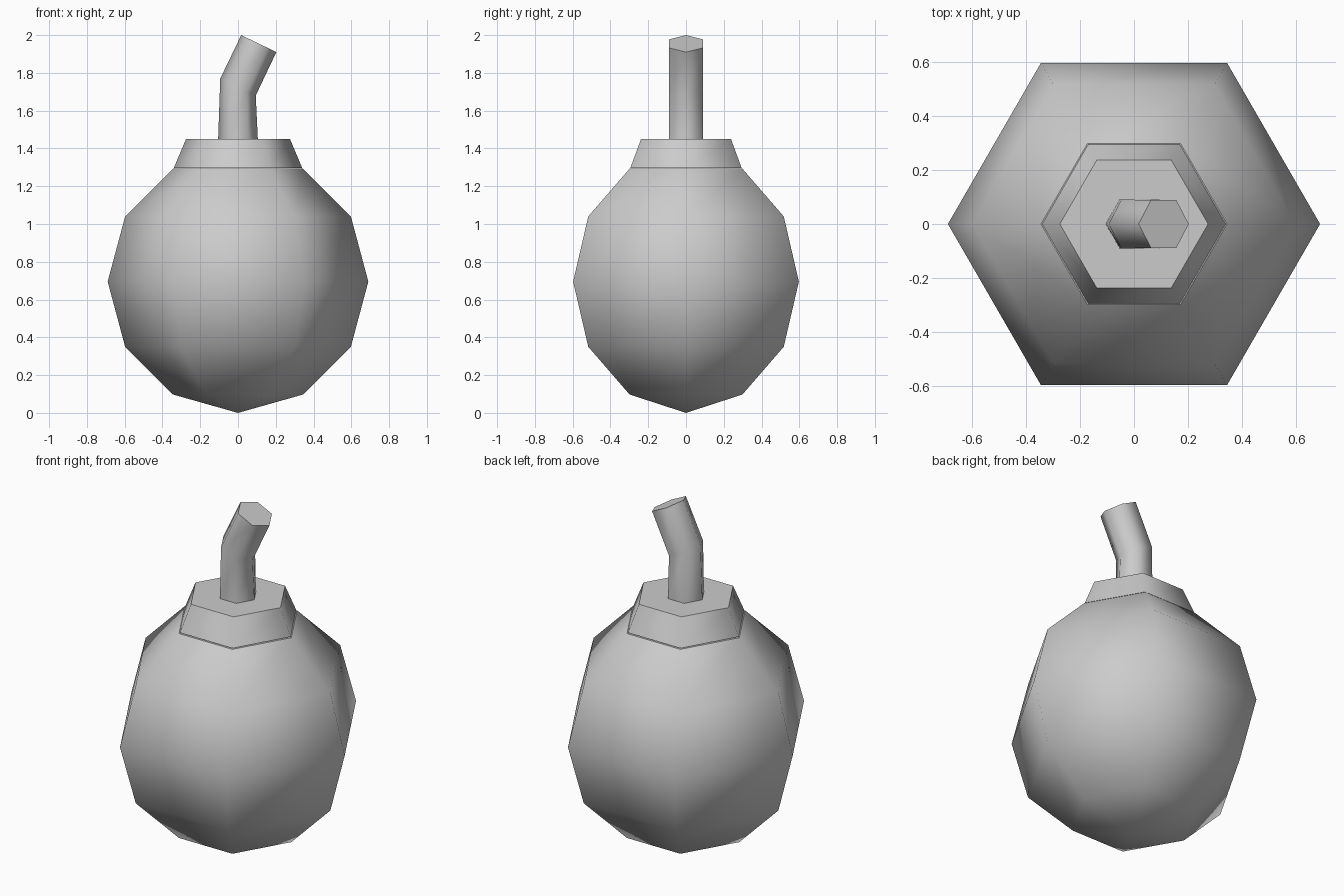
import bpy
import bmesh
from math import cos, sin, pi
from mathutils import Vector

SIDES = 6
if "Cube" in bpy.data.objects:
    bpy.data.objects.remove(bpy.data.objects["Cube"], do_unlink=True)

grey = bpy.data.materials.new("light_grey")
grey.use_nodes = True
grey.diffuse_color = (0.6, 0.6, 0.6, 1)
grey.node_tree.nodes["Principled BSDF"].inputs["Base Color"].default_value = (0.6, 0.6, 0.6, 1)


def loft(name, rings, tip=None):
    """Skin hexagonal rings of (centre, half-width vector); smooth sides, flat caps."""
    bm = bmesh.new()
    loops = []
    for centre, across in rings:
        depth = Vector((0, across.length, 0))
        loops.append([bm.verts.new(centre + across * cos(i * 2 * pi / SIDES)
                                   + depth * sin(i * 2 * pi / SIDES))
                      for i in range(SIDES)])
    sides = []
    for low, high in zip(loops, loops[1:]):
        for i in range(SIDES):
            j = (i + 1) % SIDES
            sides.append(bm.faces.new((low[i], low[j], high[j], high[i])))
    if tip:
        point = bm.verts.new(tip)
        for i in range(SIDES):
            sides.append(bm.faces.new((point, loops[0][(i + 1) % SIDES], loops[0][i])))
    else:
        bm.faces.new(loops[0][::-1])
    caps = [bm.faces.new(loops[-1])]
    for face in sides:
        face.smooth = True
    # Keep the rims of the caps crisp
    for face in caps:
        for edge in face.edges:
            edge.smooth = False
    bmesh.ops.recalc_face_normals(bm, faces=bm.faces)
    mesh = bpy.data.meshes.new(name)
    bm.to_mesh(mesh)
    bm.free()
    mesh.materials.append(grey)
    obj = bpy.data.objects.new(name, mesh)
    bpy.context.collection.objects.link(obj)
    return obj


def level(radius, z):
    return Vector((0, 0, z)), Vector((radius, 0, 0))


# Round body: coarse sphere, cut off under the collar
R = 0.69
body_rings = [level(R * sin(k * pi / 6), 0.695 - R * cos(k * pi / 6)) for k in range(1, 6)]
loft("body", body_rings, tip=Vector((0, 0, 0)))

# Tapered collar on top
loft("collar", [level(0.34, 1.297), level(0.275, 1.45)])

# Bent fuse
loft("fuse", [
    level(0.105, 1.45),
    (Vector((0, 0, 1.725)), Vector((0.094, 0, -0.045))),
    (Vector((0.11, 0, 1.955)), Vector((0.093, 0, -0.045))),
])
